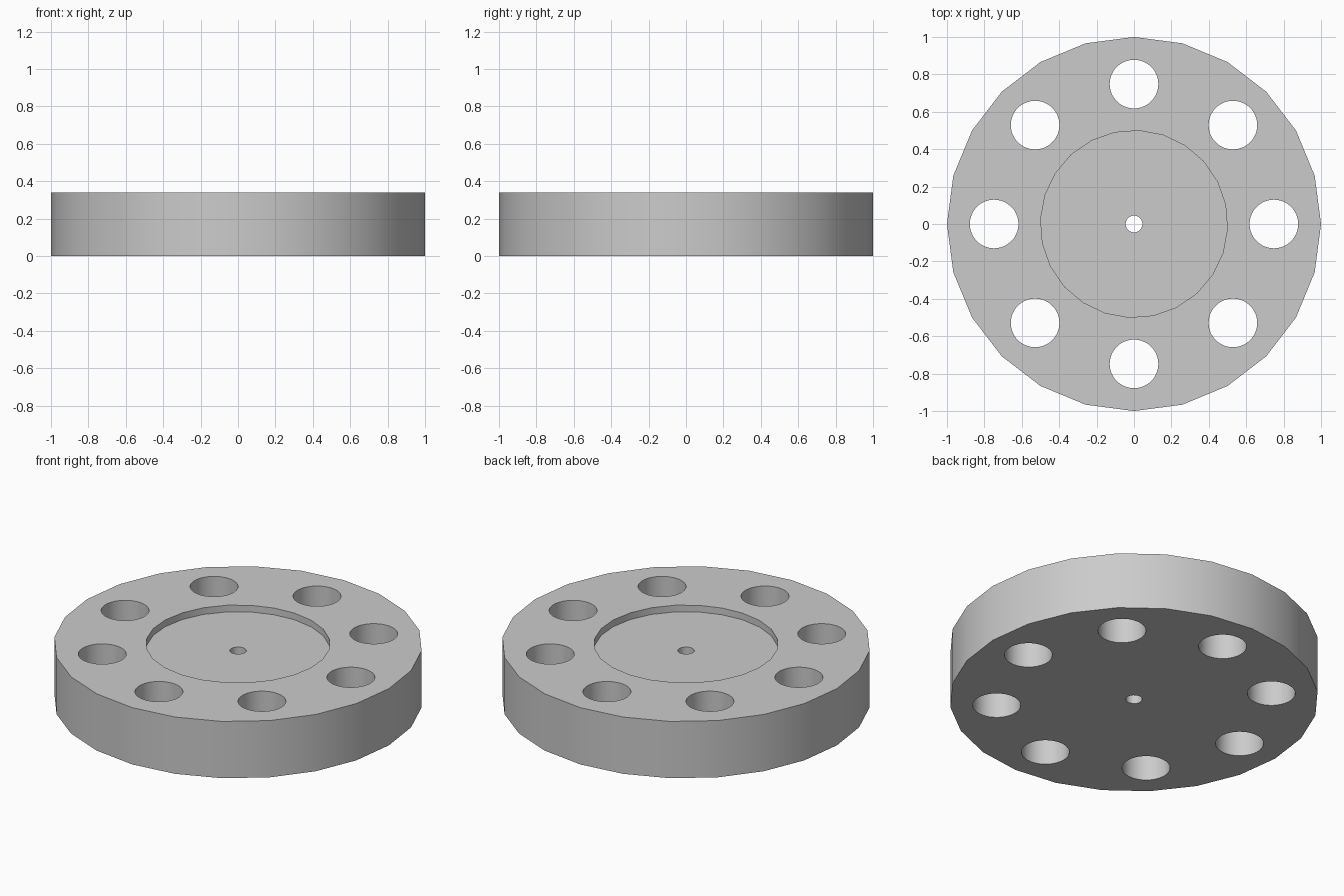
import bpy
import math

cube = bpy.data.objects.get("Cube")
if cube:
    bpy.data.objects.remove(cube, do_unlink=True)

HEIGHT = 0.34
RECESS_DEPTH = 0.04

grey = bpy.data.materials.new("plain grey")
grey.use_nodes = True
grey.diffuse_color = (0.6, 0.6, 0.6, 1)
grey.node_tree.nodes["Principled BSDF"].inputs["Base Color"].default_value = (0.6, 0.6, 0.6, 1)


def cylinder(name, radius, bottom, top, sides, x=0, y=0, turn=0):
    bpy.ops.mesh.primitive_cylinder_add(
        vertices=sides, radius=radius, depth=top - bottom,
        location=(x, y, (top + bottom) / 2), rotation=(0, 0, turn))
    obj = bpy.context.object
    obj.name = name
    obj.data.materials.append(grey)
    return obj


# Thick faceted disc
disc = cylinder("disc", 1, 0, HEIGHT, 24)

# Shallow central recess, centre bore and ring of eight through holes
cutters = [
    cylinder("recess_cutter", 0.5, HEIGHT - RECESS_DEPTH, HEIGHT + 0.1, 24, turn=math.radians(-3)),
    cylinder("bore_cutter", 0.045, -0.1, HEIGHT + 0.1, 24),
]
for i in range(8):
    angle = i * math.tau / 8
    cutters.append(cylinder("hole_cutter", 0.13, -0.1, HEIGHT + 0.1, 48,
                            0.748 * math.cos(angle), 0.748 * math.sin(angle)))

bpy.ops.object.select_all(action="DESELECT")
disc.select_set(True)
bpy.context.view_layer.objects.active = disc
for cutter in cutters:
    cutter.hide_render = True
    cut = disc.modifiers.new("cut", "BOOLEAN")
    cut.operation = "DIFFERENCE"
    cut.solver = "EXACT"
    cut.object = cutter
    bpy.ops.object.modifier_apply(modifier=cut.name)
    bpy.data.objects.remove(cutter, do_unlink=True)

# Smooth walls with crisp rims
bpy.ops.object.shade_smooth_by_angle(angle=math.radians(30))
